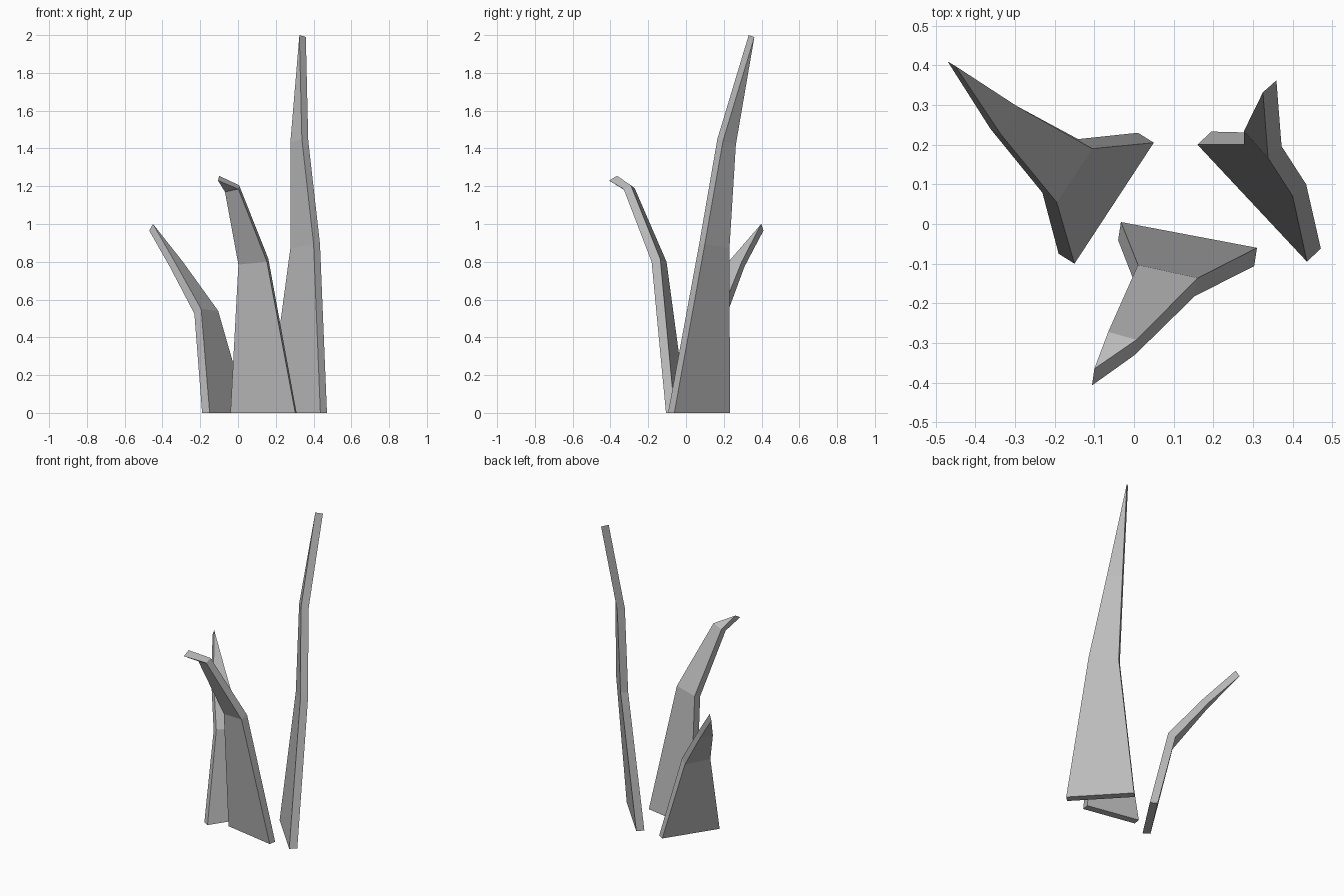
import bpy
import bmesh
from mathutils import Vector

cube = bpy.data.objects.get("Cube")
if cube:
    bpy.data.objects.remove(cube, do_unlink=True)

grey = bpy.data.materials.new("stone_grey")
grey.use_nodes = True
colour = (0.5, 0.5, 0.5, 1)
grey.diffuse_color = colour
grey.node_tree.nodes["Principled BSDF"].inputs["Base Color"].default_value = colour


def blade(name, rings, offsets):
    """Bent, tapering slab: each ring is the (left, right) pair on the inner
    face; its offset gives the thickness towards the outer face."""
    bm = bmesh.new()
    loops = []
    for (left, right), offset in zip(rings, offsets):
        l, r, o = Vector(left), Vector(right), Vector(offset)
        loops.append([bm.verts.new(p) for p in (l, r, r + o, l + o)])
    for low, high in zip(loops, loops[1:]):
        for i in range(4):
            j = (i + 1) % 4
            bm.faces.new((low[i], low[j], high[j], high[i]))
    bm.faces.new(loops[0])
    bm.faces.new(loops[-1])
    # The last ring narrows to a point in width
    bmesh.ops.remove_doubles(bm, verts=bm.verts, dist=0.0005)
    bmesh.ops.recalc_face_normals(bm, faces=bm.faces)
    mesh = bpy.data.meshes.new(name)
    bm.to_mesh(mesh)
    bm.free()
    mesh.materials.append(grey)
    obj = bpy.data.objects.new(name, mesh)
    bpy.context.collection.objects.link(obj)
    return obj


# Short blade, leaning back and to the side
blade("short_blade", [
    ((-0.15, -0.10, 0), (0.05, 0.205, 0)),
    ((-0.195, 0.055, 0.55), (-0.105, 0.19, 0.54)),
    ((-0.335, 0.225, 0.80), (-0.292, 0.295, 0.80)),
    ((-0.45, 0.398, 1.0), (-0.45, 0.398, 1.0)),
], [(-0.04, 0.025, 0), (-0.036, 0.024, -0.025),
    (-0.027, 0.015, -0.025), (-0.02, 0.012, -0.035)])

# Middle blade, curling over to the front
blade("front_blade", [
    ((-0.033, 0.005, 0), (0.31, -0.06, 0)),
    ((0.01, -0.103, 0.80), (0.161, -0.136, 0.815)),
    ((-0.065, -0.272, 1.19), (0.006, -0.292, 1.205)),
    ((-0.10, -0.365, 1.255), (-0.10, -0.365, 1.255)),
], [(-0.007, -0.046, 0), (-0.008, -0.046, -0.015),
    (-0.004, -0.038, -0.02), (-0.006, -0.042, -0.025)])

# Tall, nearly upright blade
blade("tall_blade", [
    ((0.16, 0.20, 0), (0.436, -0.095, 0)),
    ((0.277, 0.20, 0.87), (0.40, 0.07, 0.895)),
    ((0.277, 0.234, 1.43), (0.338, 0.166, 1.45)),
    ((0.325, 0.332, 2.0), (0.325, 0.332, 2.0)),
], [(0.035, 0.033, 0), (0.034, 0.03, 0),
    (0.034, 0.03, -0.01), (0.034, 0.03, -0.01)])
